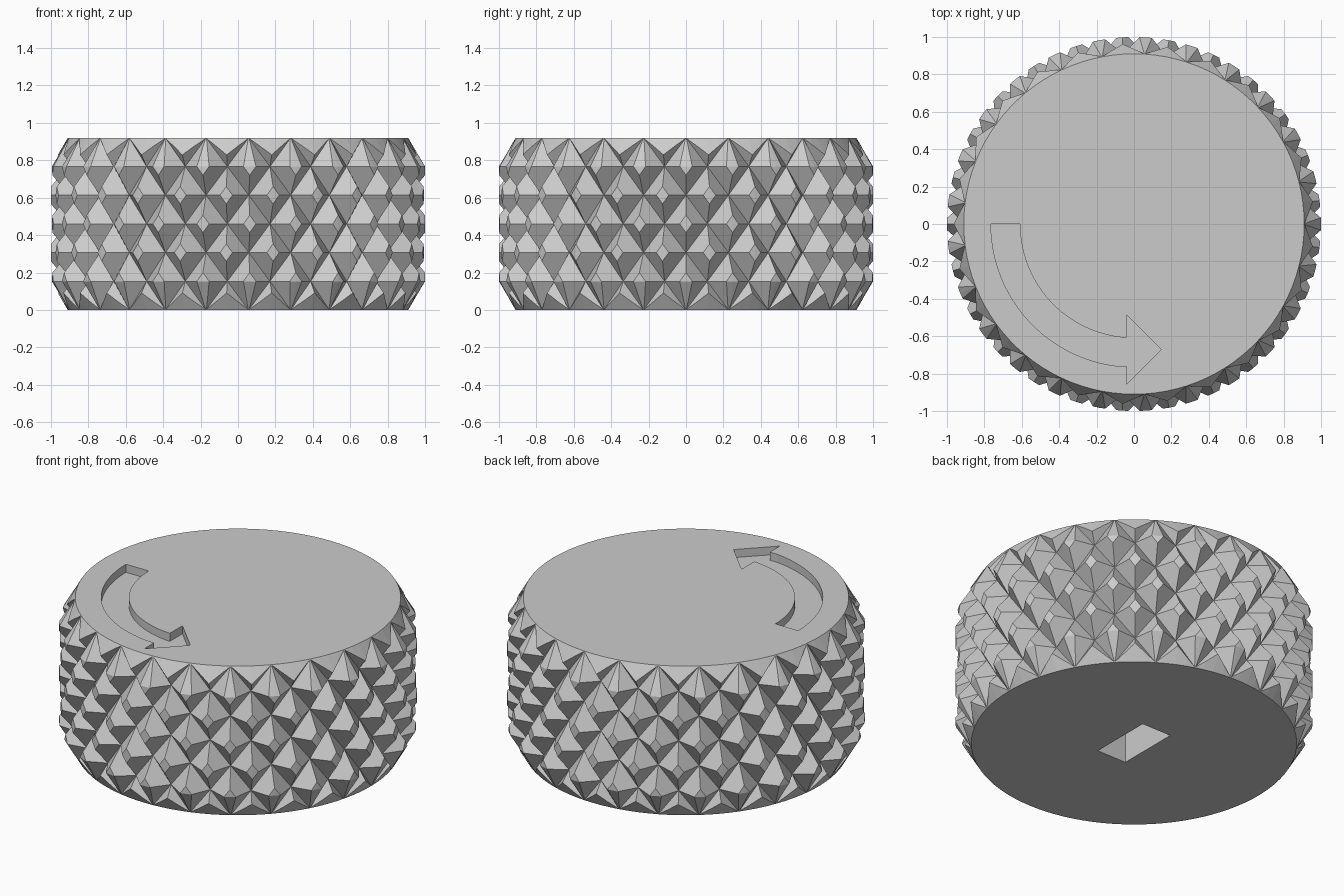
import bpy
import bmesh
from math import cos, sin, pi, radians

cube = bpy.data.objects.get("Cube")
if cube:
    bpy.data.objects.remove(cube, do_unlink=True)

HEIGHT = 0.92
RIM, OUTER = 0.91, 1.0          # radius of the flat ends and of the grip
ROWS, STEPS = 6, 50             # half diamonds up and around
ROW_H = HEIGHT / ROWS
VALLEY, PEAK = 0.912, 1.038     # diamond radii before the tips are trimmed

grey = bpy.data.materials.new("plain grey")
grey.use_nodes = True
grey.diffuse_color = (0.6, 0.6, 0.6, 1)
grey.node_tree.nodes["Principled BSDF"].inputs["Base Color"].default_value = (0.6, 0.6, 0.6, 1)


def make_object(name, bm):
    bmesh.ops.recalc_face_normals(bm, faces=bm.faces)
    mesh = bpy.data.meshes.new(name)
    bm.to_mesh(mesh)
    bm.free()
    mesh.materials.append(grey)
    obj = bpy.data.objects.new(name, mesh)
    bpy.context.scene.collection.objects.link(obj)
    return obj


def ring(bm, radius, z, sides):
    return [bm.verts.new((radius * cos(2 * pi * k / sides), radius * sin(2 * pi * k / sides), z))
            for k in range(sides)]


def prism(name, outline, z0, z1):
    bm = bmesh.new()
    base = bm.faces.new([bm.verts.new((x, y, z0)) for x, y in outline])
    top = bmesh.ops.extrude_face_region(bm, geom=[base])["geom"]
    for v in top:
        if isinstance(v, bmesh.types.BMVert):
            v.co.z = z1
    return make_object(name, bm)


def boolean(target, cutter, operation):
    mod = target.modifiers.new(operation.title(), "BOOLEAN")
    mod.operation, mod.object, mod.solver = operation, cutter, "EXACT"
    cutter.hide_render = True
    bpy.context.view_layer.objects.active = target
    bpy.ops.object.modifier_apply(modifier=mod.name)
    bpy.data.objects.remove(cutter, do_unlink=True)


# Diamond grip: alternating peaks and valleys, one spare row at each end
bm = bmesh.new()
grid = []
for row in range(-1, ROWS + 2):
    line = []
    for k in range(STEPS):
        r = PEAK if (k + row) % 2 else VALLEY
        a = 2 * pi * k / STEPS
        line.append(bm.verts.new((r * cos(a), r * sin(a), row * ROW_H)))
    grid.append(line)
for i in range(len(grid) - 1):
    for k in range(STEPS):
        n = (k + 1) % STEPS
        a, b, c, d = grid[i][k], grid[i][n], grid[i + 1][n], grid[i + 1][k]
        # split every cell along its valley diagonal
        if (k + i - 1) % 2:
            tris = ((a, b, d), (b, c, d))
        else:
            tris = ((a, b, c), (a, c, d))
        for t in tris:
            bm.faces.new(t)
bm.faces.new(grid[0])
bm.faces.new(grid[-1])
knob = make_object("knurled_knob", bm)

# Chamfered envelope that trims the tips and both ends
bm = bmesh.new()
profile = ((RIM, 0), (OUTER, ROW_H), (OUTER, HEIGHT - ROW_H), (RIM, HEIGHT))
rings = [ring(bm, r, z, STEPS * 2) for r, z in profile]
for low, high in zip(rings, rings[1:]):
    for k in range(STEPS * 2):
        n = (k + 1) % (STEPS * 2)
        bm.faces.new((low[k], low[n], high[n], high[k]))
bm.faces.new(rings[0])
bm.faces.new(rings[-1])
boolean(knob, make_object("envelope", bm), "INTERSECT")

# Curved arrow recess in the top
ARC = 24
END = 266.5
angles = [radians(180 + (END - 180) * i / ARC) for i in range(ARC + 1)]
outline = [(0.765 * cos(a), 0.765 * sin(a)) for a in angles]
outline[-1] = (-0.04, -0.76)
outline += [(-0.04, -0.857), (0.145, -0.671), (-0.04, -0.485)]
inner = [(0.61 * cos(a), 0.61 * sin(a)) for a in reversed(angles)]
inner[0] = (-0.04, -0.608)
outline += inner
boolean(knob, prism("arrow_cutter", outline, HEIGHT - 0.05, HEIGHT + 0.1), "DIFFERENCE")

# Rectangular shaft socket in the bottom
socket = [(-0.1, -0.195), (0.1, -0.195), (0.1, 0.195), (-0.1, 0.195)]
boolean(knob, prism("socket_cutter", socket, -0.1, 0.5), "DIFFERENCE")

# One flat colour and flat faces throughout
knob.data.materials.clear()
knob.data.materials.append(grey)
for p in knob.data.polygons:
    p.material_index = 0
    p.use_smooth = False
